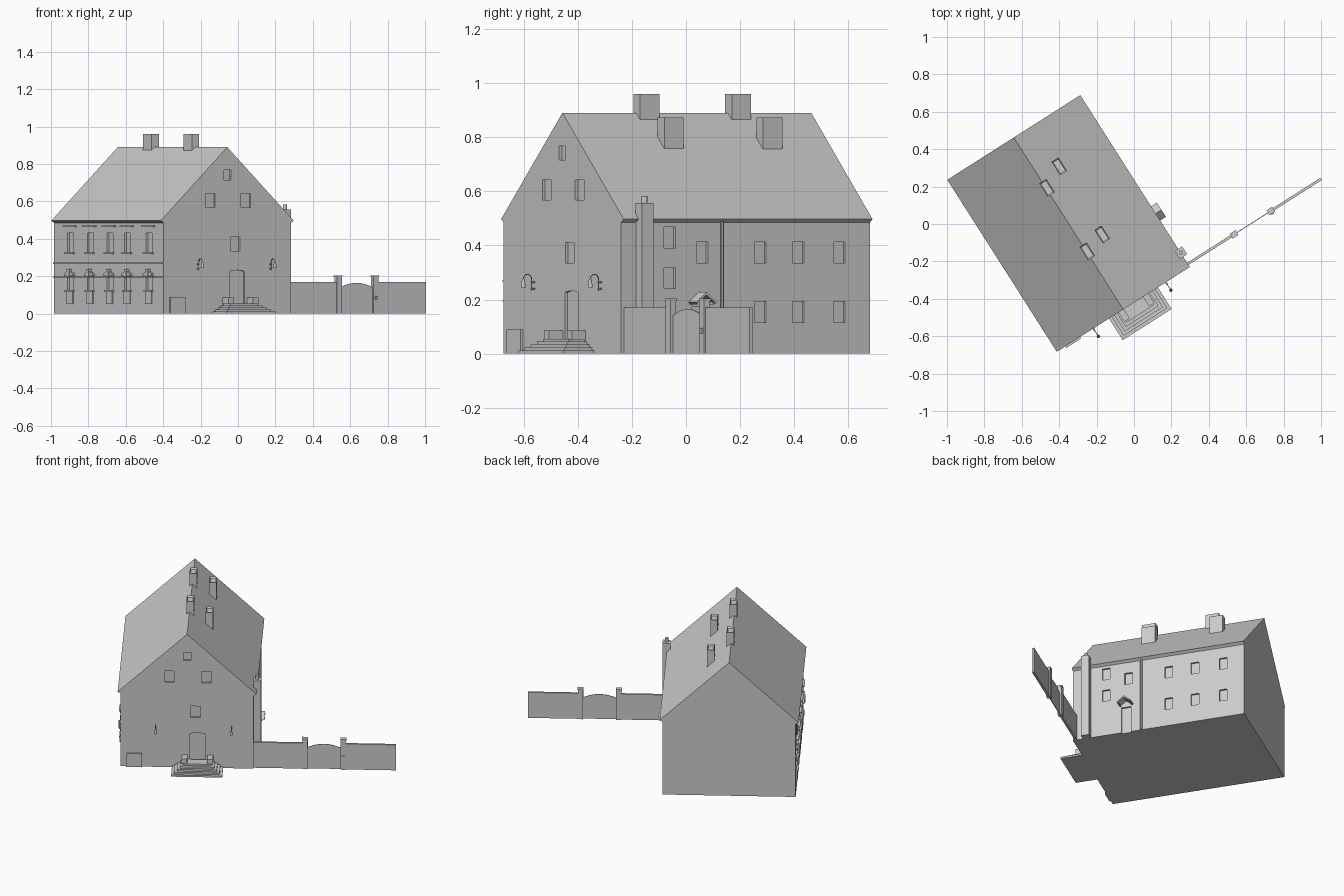
import bpy, bmesh, math
from mathutils import Matrix

if "Cube" in bpy.data.objects:
    bpy.data.objects.remove(bpy.data.objects["Cube"])

# Everything is built in the house's own axes, then turned on the plot
PLOT = Matrix.Translation((-0.35, 0.003, 0)) @ Matrix.Rotation(math.radians(32.5), 4, 'Z')
HW, HL = 0.404, 0.545      # half width and half length of the walls


def finish(name, bm):
    bmesh.ops.recalc_face_normals(bm, faces=bm.faces)
    me = bpy.data.meshes.new(name)
    bm.to_mesh(me)
    bm.free()
    ob = bpy.data.objects.new(name, me)
    ob.matrix_world = PLOT
    bpy.context.collection.objects.link(ob)
    return ob


def add_prism(bm, pts, axis, a, b):
    """Extrude a (horizontal, z) outline along local axis u or v."""
    def co(h, z, t):
        return (h, t, z) if axis == 'v' else (t, h, z)
    lo = [bm.verts.new(co(h, z, a)) for h, z in pts]
    hi = [bm.verts.new(co(h, z, b)) for h, z in pts]
    faces = [bm.faces.new(lo), bm.faces.new(hi[::-1])]
    n = len(pts)
    for i in range(n):
        j = (i + 1) % n
        faces.append(bm.faces.new((lo[j], lo[i], hi[i], hi[j])))
    bmesh.ops.recalc_face_normals(bm, faces=faces)


def rect(c, w, z0, z1):
    return [(c - w/2, z0), (c + w/2, z0), (c + w/2, z1), (c - w/2, z1)]


def arched(c, w, z0, z1, rise, n=8):
    top = [(c + w/2 - w*i/n, z1 - rise*(2*i/n - 1)**2) for i in range(n + 1)]
    return [(c - w/2, z0), (c + w/2, z0)] + top


def prism(name, pts, axis, a, b):
    bm = bmesh.new()
    add_prism(bm, pts, axis, a, b)
    return finish(name, bm)


def box(name, u, v, su, sv, z0, z1):
    return prism(name, rect(u, su, z0, z1), 'v', v - sv/2, v + sv/2)


def rod(name, path, r):
    cu = bpy.data.curves.new(name, 'CURVE')
    cu.dimensions, cu.bevel_depth, cu.bevel_resolution = '3D', r, 1
    cu.use_fill_caps = True
    sp = cu.splines.new('POLY')
    sp.points.add(len(path) - 1)
    for p, c in zip(sp.points, path):
        p.co = (*c, 1)
    ob = bpy.data.objects.new(name, cu)
    ob.matrix_world = PLOT
    bpy.context.collection.objects.link(ob)


def cone(name, u, v, r1, r2, z0, z1, n=12):
    bm = bmesh.new()
    bmesh.ops.create_cone(bm, cap_ends=True, segments=n, radius1=r1, radius2=r2, depth=z1 - z0,
                          matrix=Matrix.Translation((u, v, (z0 + z1)/2)))
    finish(name, bm)


# House body with roof and flared eaves
house = prism("house_body", [(-HW, 0), (HW, 0), (HW, 0.485), (0.4215, 0.497),
                             (0, 0.89), (-0.4215, 0.497), (-HW, 0.485)], 'v', -HL, HL)

# Window and door recesses
D = 0.012
cut = bmesh.new()
for u, w, z0, z1 in [(0, .045, .715, .768), (-.108, .06, .567, .642),
                     (.118, .06, .567, .642), (.05, .06, .335, .41)]:
    add_prism(cut, rect(u, w, z0, z1), 'v', -HL - .02, -HL + D)
add_prism(cut, arched(.063, .092, .03, .232, .006), 'v', -HL - .02, -HL + D)

right_windows = [(y, z) for y in (.275, .415, .567) for z in (.115, .335)]
right_windows += [(.06, .335), (-.06, .39), (-.06, .24)]
for y, z in right_windows:
    add_prism(cut, rect((y - .22) / .8434, .05, z, z + .077), 'u', HW - D, HW + .01)
add_prism(cut, rect(-.205, .06, -.01, .175), 'u', HW - D, HW + .01)

left_bays = (.38, .184, -.011, -.188, -.402)
for v in left_bays:
    add_prism(cut, rect(v, .06, .325, .43), 'u', -HW - .01, -HW + D)
    add_prism(cut, arched(v, .06, .125, .21, .012), 'u', -HW - .01, -HW + D)
cutter = finish("recess_cutter", cut)
cutter.hide_render = True
mod = house.modifiers.new("recesses", 'BOOLEAN')
mod.operation, mod.solver, mod.object = 'DIFFERENCE', 'EXACT', cutter
bpy.context.view_layer.objects.active = house
bpy.ops.object.modifier_apply(modifier=mod.name)
bpy.data.objects.remove(cutter)

# Left facade trim: string courses, sills, hoods, brackets and panels
for z0, z1 in [(.265, .273), (.193, .199)]:
    prism("string_course", rect(0, 2*HL, z0, z1), 'u', -HW - .008, -HW)
for v in left_bays:
    prism("upper_sill", rect(v, .085, .318, .326), 'u', -HW - .014, -HW)
    prism("upper_hood", rect(v, .12, .462, .47), 'u', -HW - .014, -HW)
    prism("lower_sill", rect(v, .08, .115, .125), 'u', -HW - .012, -HW)
    prism("lower_panel", rect(v, .06, .05, .115), 'u', -HW - .006, -HW)
    prism("lower_hood", arched(v, .085, .2, .225, .012), 'u', -HW - .014, -HW)
    prism("keystone", rect(v, .022, .195, .238), 'u', -HW - .018, -HW)

# Roof chimneys with sunken flues
for u, v, z0, z1 in [(.005, .222, .86, .96), (.004, -.18, .86, .96),
                     (.122, .284, .74, .872), (.12, -.147, .74, .872)]:
    bm = bmesh.new()
    add_prism(bm, rect(u, .045, z0, z1), 'v', v - .0425, v + .0425)
    top = max(bm.faces, key=lambda f: f.calc_center_median().z)
    bmesh.ops.inset_region(bm, faces=[top], thickness=.009, depth=0)
    bmesh.ops.translate(bm, verts=top.verts, vec=(0, 0, -.01))
    finish("roof_chimney", bm)

# Side chimney stack and downpipe
box("side_chimney", .423, -.455, .047, .05, 0, .557)
cone("chimney_pot", .423, -.455, .011, .011, .55, .582)
cone("downpipe", .411, -.107, .007, .007, 0, .488, 8)

# Side door hood: gabled canopy with brackets
V = -.205
prism("door_hood", [(V - .045, .19), (V, .228), (V + .045, .19), (V + .04, .186),
                    (V, .217), (V - .04, .186)], 'u', HW - .002, .458)
for s in (-1, 1):
    box("hood_bracket", .425, V + s*.037, .044, .006, .182, .192)

# Entrance steps with flanking blocks
for i in range(5):
    w, d = .31 - .034*i, .137 - .017*i
    box("entrance_step", .064, -HL - d/2, w, d, .011*i, .011*(i + 1))
for s in (-1, 1):
    box("step_block", .064 + s*.078, -HL - .03, .034, .06, .05, .085)

# Cellar hatch on the gable wall
box("cellar_hatch", -.32, -HL - .004, .095, .012, 0, .09)

# Gooseneck wall lamps
for u in (-.19, .27):
    v0, r = -HL - .014, .018
    arc = [(u, v0 - r + r*math.cos(a), .275 + r*math.sin(a))
           for a in [math.pi*k/8 for k in range(9)]]
    rod("lamp_arm", [(u, v0, .232)] + arc, .002)
    for z in (.24, .264):
        rod("lamp_bracket", [(u, -HL + .002, z), (u, v0 - .002, z)], .0035)
    cone("lamp_shade", u, v0 - 2*r, .009, .005, .245, .275)

# Garden wall, gate posts and arched gate
WV = -.525
box("garden_wall", .556, WV, .31, .014, 0, .17)
box("garden_wall", 1.109, WV, .316, .014, 0, .17)
for u in (.715, .948):
    box("gate_post", u, WV, .032, .026, 0, .195)
    box("post_cap", u, WV, .036, .03, .195, .203)
prism("gate", arched(.8315, .205, 0, .164, .024, 14), 'v', WV - .002, WV + .002)
box("entry_box", .948, WV - .017, .014, .008, .075, .095)
